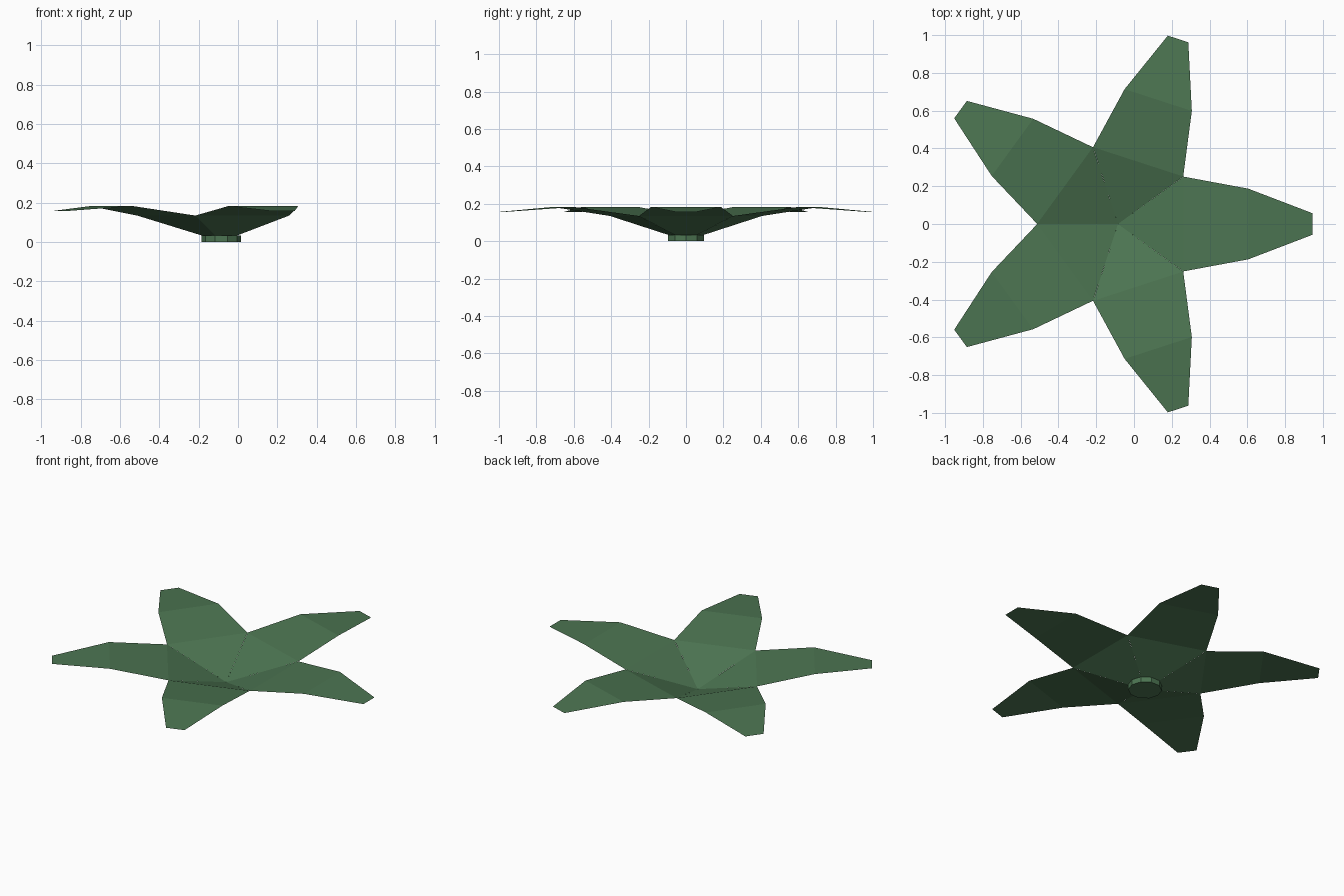
import bpy, bmesh
from math import cos, sin, radians

if "Cube" in bpy.data.objects:
    bpy.data.objects.remove(bpy.data.objects["Cube"])

CX = -0.085  # centre of the rosette


def material(name, rgb):
    m = bpy.data.materials.new(name)
    m.diffuse_color = (*rgb, 1)
    m.use_nodes = True
    m.node_tree.nodes["Principled BSDF"].inputs["Base Color"].default_value = m.diffuse_color
    return m


def finish(bm, name, mat):
    bmesh.ops.remove_doubles(bm, verts=bm.verts, dist=0.0005)
    me = bpy.data.meshes.new(name)
    bm.to_mesh(me)
    bm.free()
    me.materials.append(mat)
    ob = bpy.data.objects.new(name, me)
    bpy.context.collection.objects.link(ob)
    return ob


def turned(r, w, z, deg):
    """Point at radius r and sideways offset w, turned about the centre."""
    a = radians(deg)
    return (CX + r * cos(a) - w * sin(a), r * sin(a) + w * cos(a), z)


green = material("leaf green", (0.073, 0.178, 0.084))

# Thin leaf rosette: a shallow five-sided bowl whose sides run out into leaves
RINGS = [(0.346, 0.251, 0.135), (0.69, 0.187, 0.183), (1.03, 0.057, 0.157)]
bm = bmesh.new()
for k in range(5):
    rows = [[bm.verts.new(turned(r, s * w, z, 72 * k)) for s in (-1, 1)]
            for r, w, z in RINGS]
    centre = bm.verts.new((CX, 0, 0.003))
    bm.faces.new((centre, *rows[0]))
    for (a, b), (c, d) in zip(rows, rows[1:]):
        bm.faces.new((a, c, d, b))
finish(bm, "leaf_rosette", green)

# Small flat root base under the bowl
bm = bmesh.new()
low = [bm.verts.new(turned(0.1, 0, 0, 36 * i)) for i in range(10)]
high = [bm.verts.new(turned(0.1, 0, 0.034, 36 * i)) for i in range(10)]
bm.faces.new(low[::-1])
for i in range(10):
    j = (i + 1) % 10
    bm.faces.new((low[i], low[j], high[j], high[i]))
finish(bm, "root_base", green)
